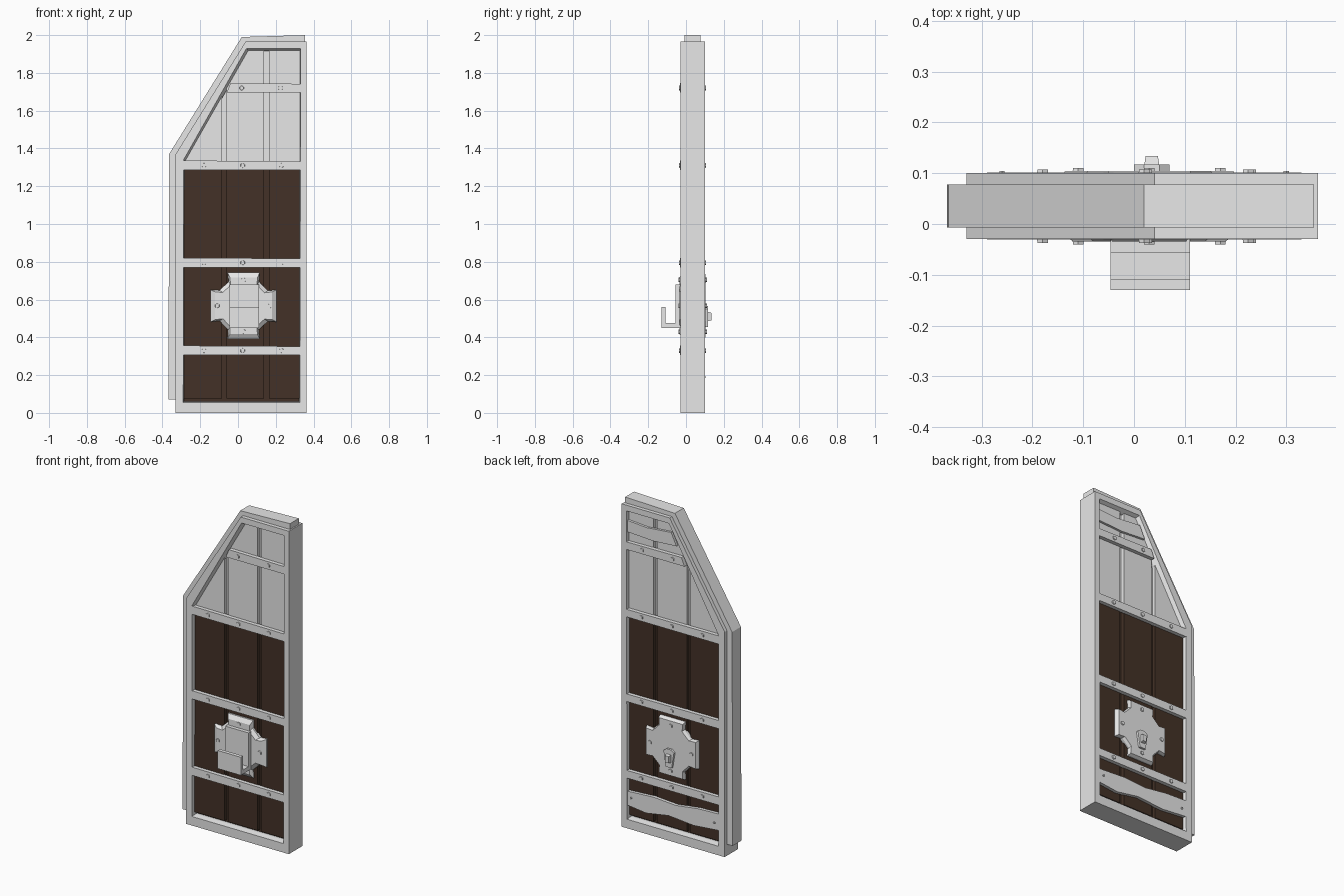
import bpy, bmesh, math
from mathutils import Vector

if "Cube" in bpy.data.objects:
    bpy.data.objects.remove(bpy.data.objects["Cube"])


def material(name, rgb):
    m = bpy.data.materials.new(name)
    m.diffuse_color = (*rgb, 1)
    m.use_nodes = True
    m.node_tree.nodes["Principled BSDF"].inputs["Base Color"].default_value = m.diffuse_color
    return m


METAL = material("pale_grey", (0.8, 0.8, 0.8))
WOOD = material("dark_brown", (0.056, 0.031, 0.020))


def finish(name, bm, mat):
    bmesh.ops.recalc_face_normals(bm, faces=bm.faces)
    me = bpy.data.meshes.new(name)
    bm.to_mesh(me)
    bm.free()
    me.materials.append(mat)
    ob = bpy.data.objects.new(name, me)
    bpy.context.collection.objects.link(ob)
    return ob


def prism(name, pts, y0, y1, mat, center=(0, 0), scale0=1.0):
    """Extrude an x-z outline from y0 to y1; scale0 shrinks the y0 face for a bevel."""
    bm = bmesh.new()
    cx, cz = center
    a = [bm.verts.new((cx + (x - cx) * scale0, y0, cz + (z - cz) * scale0)) for x, z in pts]
    b = [bm.verts.new((x, y1, z)) for x, z in pts]
    bm.faces.new(a)
    bm.faces.new(b)
    n = len(pts)
    for i in range(n):
        j = (i + 1) % n
        bm.faces.new((a[i], a[j], b[j], b[i]))
    return finish(name, bm, mat)


def rect(x0, x1, z0, z1):
    return [(x0, z0), (x1, z0), (x1, z1), (x0, z1)]


def box(name, x0, x1, y0, y1, z0, z1, mat):
    return prism(name, rect(x0, x1, z0, z1), y0, y1, mat)


def ring(name, section, mat):
    """Closed tube through matching (outline, y) loops."""
    bm = bmesh.new()
    loops = [[bm.verts.new((x, y, z)) for x, z in pts] for pts, y in section]
    n = len(loops[0])
    for k, a in enumerate(loops):
        b = loops[(k + 1) % len(loops)]
        for i in range(n):
            j = (i + 1) % n
            bm.faces.new((a[i], a[j], b[j], b[i]))
    return finish(name, bm, mat)


def bolt(name, x, z, y, out, r=0.014):
    pts = [(x + r * math.cos(math.radians(60 * i + 30)), z + r * math.sin(math.radians(60 * i + 30)))
           for i in range(6)]
    prism(name, pts, y + out * 0.007, y - out * 0.015, METAL, (x, z), 0.85)


F, B = -0.03, 0.10          # front and back faces of the frame

# Outer frame, its opening slightly bevelled along the sloped edge
outer = [(-0.33, 0), (0.363, 0), (0.363, 1.965), (0.04, 1.965), (-0.33, 1.37)]
inner = [(-0.29, 0.055), (0.327, 0.055), (0.332, 1.93), (0.045, 1.93), (-0.288, 1.34)]
mid = [(-0.285, 0.06), (0.324, 0.06), (0.328, 1.915), (0.058, 1.915), (-0.283, 1.32)]
ring("door_frame", [(outer, F), (inner, F), (mid, 0.0), (mid, 0.07), (inner, B), (outer, B)], METAL)

# Raised lip around the left side, slope and top
lip = [(-0.31, 0.07), (-0.368, 0.07), (-0.365, 1.37), (0.02, 1.99), (0.355, 2.0),
       (0.355, 1.95), (0.05, 1.95), (-0.31, 1.36)]
prism("frame_lip", lip, -0.007, 0.078, METAL)

# Lower wooden planks and pale upper panels, both split by grooves
PY0, PY1 = -0.008, 0.078
for i, (x0, x1) in enumerate([(-0.288, -0.085), (-0.06, 0.138), (0.165, 0.326)]):
    box(f"plank_{i}", x0, x1, PY0, PY1, 0.075, 1.31, WOOD)
box("plank_backing", -0.29, 0.33, 0.015, 0.055, 0.05, 1.31, WOOD)
panels = [
    [(-0.288, 1.31), (-0.085, 1.31), (-0.085, 1.68), (-0.288, 1.32)],
    [(-0.06, 1.31), (0.138, 1.31), (0.138, 1.925), (0.055, 1.925), (-0.06, 1.725)],
    rect(0.165, 0.33, 1.31, 1.925)]
for i, pts in enumerate(panels):
    prism(f"upper_panel_{i}", pts, PY0, PY1, METAL)
prism("upper_backing", [(-0.288, 1.31), (0.33, 1.31), (0.33, 1.93), (0.05, 1.93), (-0.288, 1.33)],
      0.015, 0.055, METAL)

# Cross bars with bolts on both faces
bars = [(0.33, -0.29, (-0.18, 0.025, 0.23)), (0.795, -0.29, (-0.18, 0.025, 0.23)),
        (1.31, -0.29, (-0.18, 0.025, 0.23)), (1.72, -0.06, (0.02, 0.225))]
for i, (z, x0, bolts) in enumerate(bars):
    pts = [(x0, z - 0.024), (0.33, z - 0.024), (0.33, z + 0.022), (x0 + (0.02 if i == 3 else 0), z + 0.026)]
    for side, y, out in (("front", F, -1), ("back", B, 1)):
        prism(f"{side}_bar_{i}", pts, y + out * 0.001, y - out * 0.025, METAL)
        for k, x in enumerate(bolts):
            bolt(f"{side}_bar_bolt_{i}_{k}", x, z, y, out)

# Rough repair boards on the back
prism("low_repair_board", [(-0.29, 0.15), (-0.12, 0.135), (0.05, 0.15), (0.2, 0.125), (0.327, 0.14),
                           (0.327, 0.225), (0.15, 0.235), (0.0, 0.225), (-0.15, 0.245), (-0.29, 0.25)],
      0.075, 0.097, METAL)
prism("top_repair_board", [(0.0, 1.80), (0.16, 1.79), (0.33, 1.80), (0.33, 1.87), (0.2, 1.86), (0.035, 1.875)],
      0.075, 0.092, METAL)
for x in (-0.26, 0.3):
    bolt("repair_board_nail", x, 0.19, 0.097, 1, 0.007)

# Cross-shaped lock plates, one quarter turned four times
C = (0.03, 0.567)
quarter = [(0.175, -0.085), (0.175, 0.085), (0.128, 0.08), (0.082, 0.128)]
outline = []
for k in range(4):
    c, s = round(math.cos(k * math.pi / 2)), round(math.sin(k * math.pi / 2))
    outline += [(C[0] + x * c - z * s, C[1] + x * s + z * c) for x, z in quarter]
for side, y, out, sc in (("front", F, -1, 0.86), ("back", B, 1, 0.95)):
    prism(f"{side}_lock_plate", outline, y + out * 0.004, y - out * 0.012, METAL, C, sc)
    prism(f"{side}_lock_base", outline, y - out * 0.012, y - out * 0.03, METAL)
    for k, (dx, dz) in enumerate([(0.14, 0), (-0.14, 0), (0, 0.137), (0, -0.137)]):
        bolt(f"{side}_plate_bolt_{k}", C[0] + dx, C[1] + dz, y + out * 0.003, out)

# Bar-holder hook on the front: J profile in y-z, extruded along x
profile = [(-0.03, 0.45), (-0.13, 0.45), (-0.13, 0.56), (-0.108, 0.56), (-0.108, 0.475),
           (-0.056, 0.475), (-0.056, 0.68), (-0.03, 0.68)]
bm = bmesh.new()
face = bm.faces.new([bm.verts.new((-0.046, y, z)) for y, z in profile])
ext = bmesh.ops.extrude_face_region(bm, geom=[face])
bmesh.ops.translate(bm, vec=Vector((0.156, 0, 0)),
                    verts=[v for v in ext["geom"] if isinstance(v, bmesh.types.BMVert)])
finish("front_hook", bm, METAL)

# Small latch on the back
latch = [(0.015, 0.455), (0.055, 0.455), (0.07, 0.55), (0.05, 0.565), (0.02, 0.565), (0.0, 0.55)]
prism("latch_base", latch, 0.117, 0.09, METAL)
prism("latch_knob", rect(0.02, 0.05, 0.485, 0.535), 0.134, 0.115, METAL, (0.035, 0.51), 0.8)
